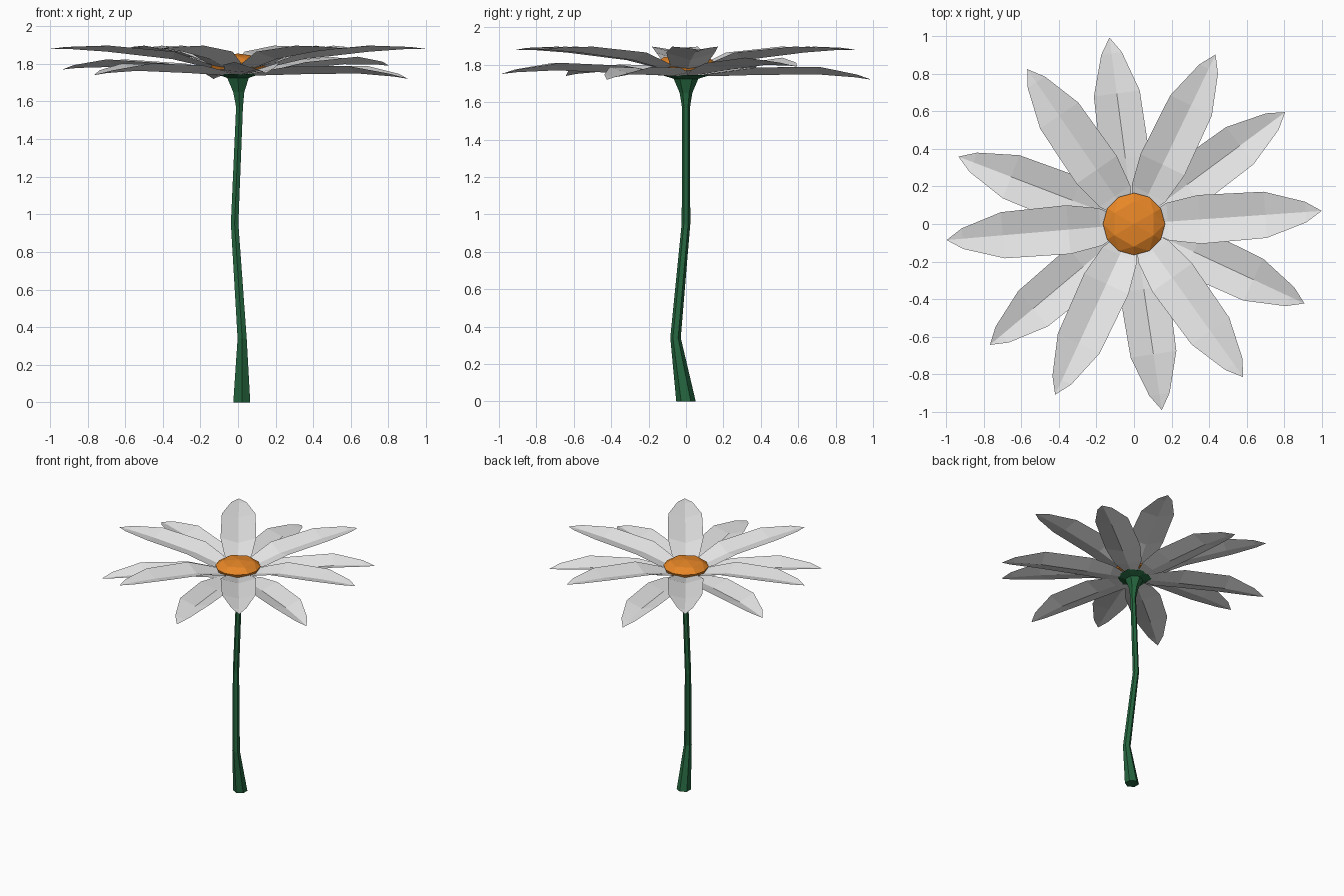
import bpy, bmesh
from math import sin, cos, pi, radians
from mathutils import Matrix

cube = bpy.data.objects.get("Cube")
if cube:
    bpy.data.objects.remove(cube, do_unlink=True)


def material(name, rgb):
    m = bpy.data.materials.new(name)
    m.use_nodes = True
    color = (*rgb, 1)
    m.diffuse_color = color
    bsdf = next(n for n in m.node_tree.nodes if n.type == 'BSDF_PRINCIPLED')
    bsdf.inputs["Base Color"].default_value = color
    return m


white = material("petal white", (0.8, 0.8, 0.8))
orange = material("centre orange", (0.8, 0.24, 0.02))
green = material("stem green", (0.018, 0.13, 0.048))


def finish(name, bm, mat):
    mesh = bpy.data.meshes.new(name)
    bm.to_mesh(mesh)
    bm.free()
    mesh.materials.append(mat)
    obj = bpy.data.objects.new(name, mesh)
    bpy.context.collection.objects.link(obj)
    return obj


def ring(bm, x, y, z, r, sides):
    return [bm.verts.new((x + r * sin(2 * pi * i / sides), y + r * cos(2 * pi * i / sides), z))
            for i in range(sides)]


def loft(name, stations, sides, mat):
    """Tube through (x, y, z, radius) stations, closed at both ends."""
    bm = bmesh.new()
    rings = [ring(bm, *s, sides) for s in stations]
    for a, b in zip(rings, rings[1:]):
        for i in range(sides):
            j = (i + 1) % sides
            bm.faces.new((a[i], a[j], b[j], b[i]))
    bm.faces.new(rings[0])
    bm.faces.new(rings[-1])
    bmesh.ops.recalc_face_normals(bm, faces=bm.faces)
    return finish(name, bm, mat)


# Petal cross-sections: (distance from centre, half width, crease z, edge z)
UPPER = [(0.06, 0.035, 1.76, 1.765), (0.18, 0.1, 1.785, 1.805), (0.35, 0.13, 1.825, 1.865),
         (0.70, 0.123, 1.865, 1.897), (0.915, 0.055, 1.88, 1.89)]
LOWER = [(0.06, 0.035, 1.74, 1.745), (0.18, 0.1, 1.745, 1.765), (0.35, 0.13, 1.755, 1.795),
         (0.70, 0.123, 1.77, 1.81), (0.915, 0.055, 1.76, 1.775)]


def petal(name, sections, angle, tip_z, tilt=0):
    """Troughed leaf shape; tilt raises or lowers it towards the tip."""
    bm = bmesh.new()
    rows = []
    for r, w, crease, edge in sections:
        lift = tilt * r
        rows.append([bm.verts.new((r, y, z + lift))
                     for y, z in ((-w, edge), (0, crease), (w, edge))])
    tip = bm.verts.new((1, 0, tip_z))
    for a, b in zip(rows, rows[1:]):
        for i in range(2):
            bm.faces.new((a[i], b[i], b[i + 1], a[i + 1]))
    for i in range(2):
        bm.faces.new((rows[-1][i], tip, rows[-1][i + 1]))
    bm.transform(Matrix.Rotation(radians(angle), 4, 'Z'))
    return finish(name, bm, white)


# Upper petals
for i in range(6):
    petal(f"upper_petal_{i + 1}", UPPER, 4 + 60.3 * i, 1.88)

# Lower petals, each drooping a little differently
for i, (angle, tip) in enumerate([(36.5, 1.79), (97.5, 1.72), (159, 1.77),
                                  (220, 1.74), (278.5, 1.75), (335, 1.72)]):
    petal(f"lower_petal_{i + 1}", LOWER, angle, tip, tip - 1.75)

# Faceted domed centre
bm = bmesh.new()
ring(bm, 0, 0, 1.77, 0.15, 12)
ring(bm, 0, 0, 1.805, 0.165, 12)
ring(bm, 0, 0, 1.84, 0.12, 6)
bm.verts.new((0, 0, 1.855))
bmesh.ops.convex_hull(bm, input=bm.verts)
bmesh.ops.recalc_face_normals(bm, faces=bm.faces)
finish("flower_centre", bm, orange)

# Bent stem flaring into the cup under the petals
loft("stem", [(0.02, 0, 0, 0.052), (0.022, -0.056, 0.34, 0.028), (-0.018, 0, 0.95, 0.023),
              (0.008, 0, 1.57, 0.021), (0.004, 0, 1.65, 0.034), (0, 0, 1.725, 0.066),
              (0, 0, 1.745, 0.13)], 6, green)
